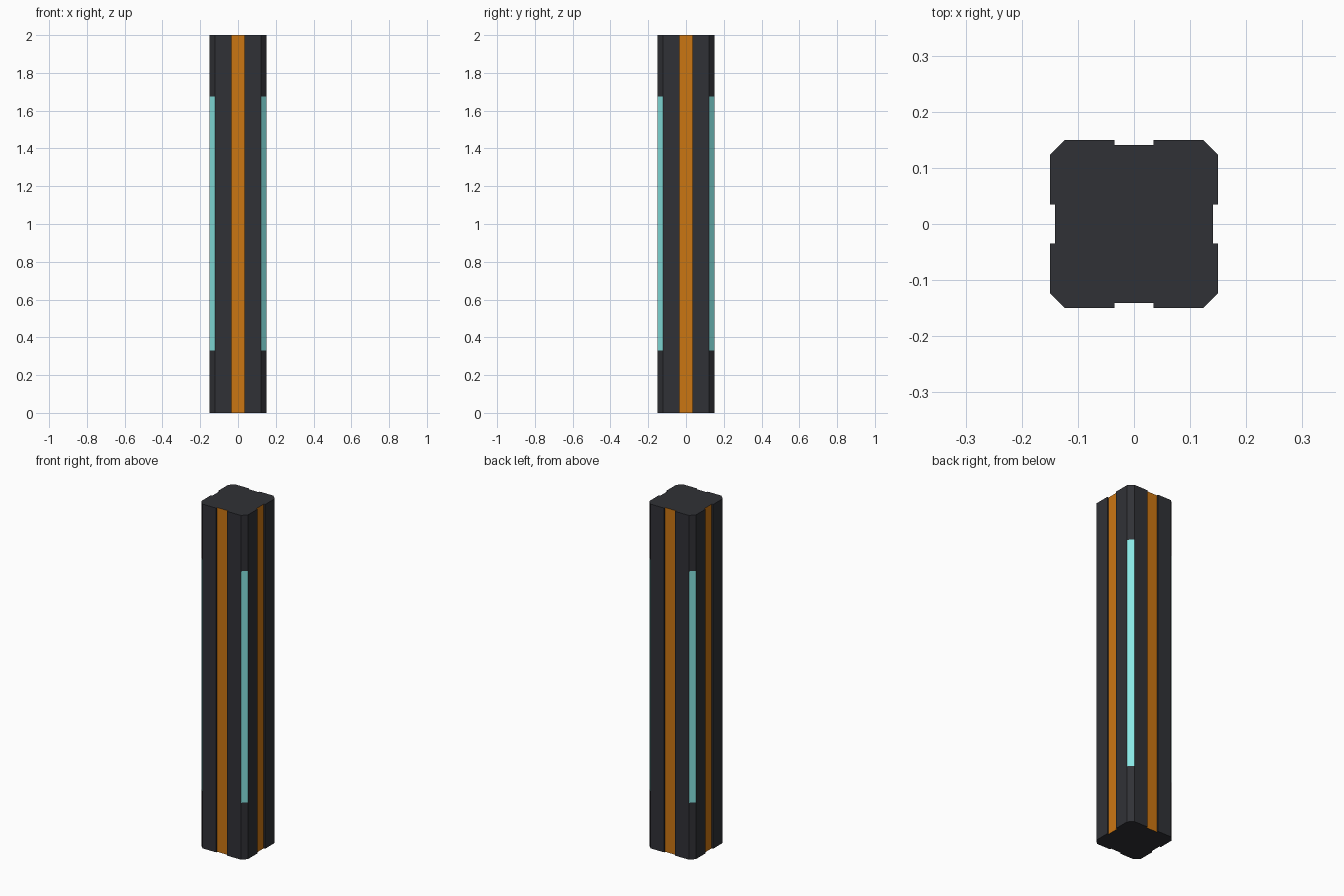
import bpy, bmesh
from mathutils import Matrix, Vector

if "Cube" in bpy.data.objects:
    bpy.data.objects.remove(bpy.data.objects["Cube"])

HEIGHT = 2.0
STRIP_LOW, STRIP_HIGH = 0.33, 1.675


def material(name, colour):
    mat = bpy.data.materials.new(name)
    mat.diffuse_color = (*colour, 1)
    mat.use_nodes = True
    mat.node_tree.nodes["Principled BSDF"].inputs["Base Color"].default_value = mat.diffuse_color
    return mat


# One side of the cross-section: flat, shallow groove, flat; then a chamfer
side = [(-0.123, -0.15), (-0.035, -0.15), (-0.035, -0.141),
        (0.035, -0.141), (0.035, -0.15), (0.123, -0.15)]
profile = [Matrix.Rotation(k * 1.5707963267948966, 3, 'Z') @ Vector((x, y, 0))
           for k in range(4) for x, y in side]

# Column body
bm = bmesh.new()
bottom = [bm.verts.new(p) for p in profile]
top = [bm.verts.new(p + Vector((0, 0, HEIGHT))) for p in profile]
bm.faces.new(bottom[::-1])
bm.faces.new(top)
chamfers = []
for i in range(len(profile)):
    j = (i + 1) % len(profile)
    face = bm.faces.new((bottom[i], bottom[j], top[j], top[i]))
    if i % 6 == 2:        # groove floors are orange
        face.material_index = 1
    elif i % 6 == 5:      # corner chamfers carry the light strips
        chamfers.append(face)

# Light strips set slightly into the chamfers
bmesh.ops.inset_individual(bm, faces=chamfers, thickness=0.006, depth=-0.002)
for face in chamfers:
    face.material_index = 2
    for v in face.verts:
        v.co.z = STRIP_HIGH if v.co.z > HEIGHT / 2 else STRIP_LOW

bm.normal_update()
mesh = bpy.data.meshes.new("column")
bm.to_mesh(mesh)
bm.free()
mesh.materials.append(material("dark_grey", (0.03, 0.031, 0.037)))
mesh.materials.append(material("orange", (0.6, 0.18, 0.006)))
mesh.materials.append(material("light_strip", (0.25, 0.8, 0.78)))
bpy.context.collection.objects.link(bpy.data.objects.new("column", mesh))
